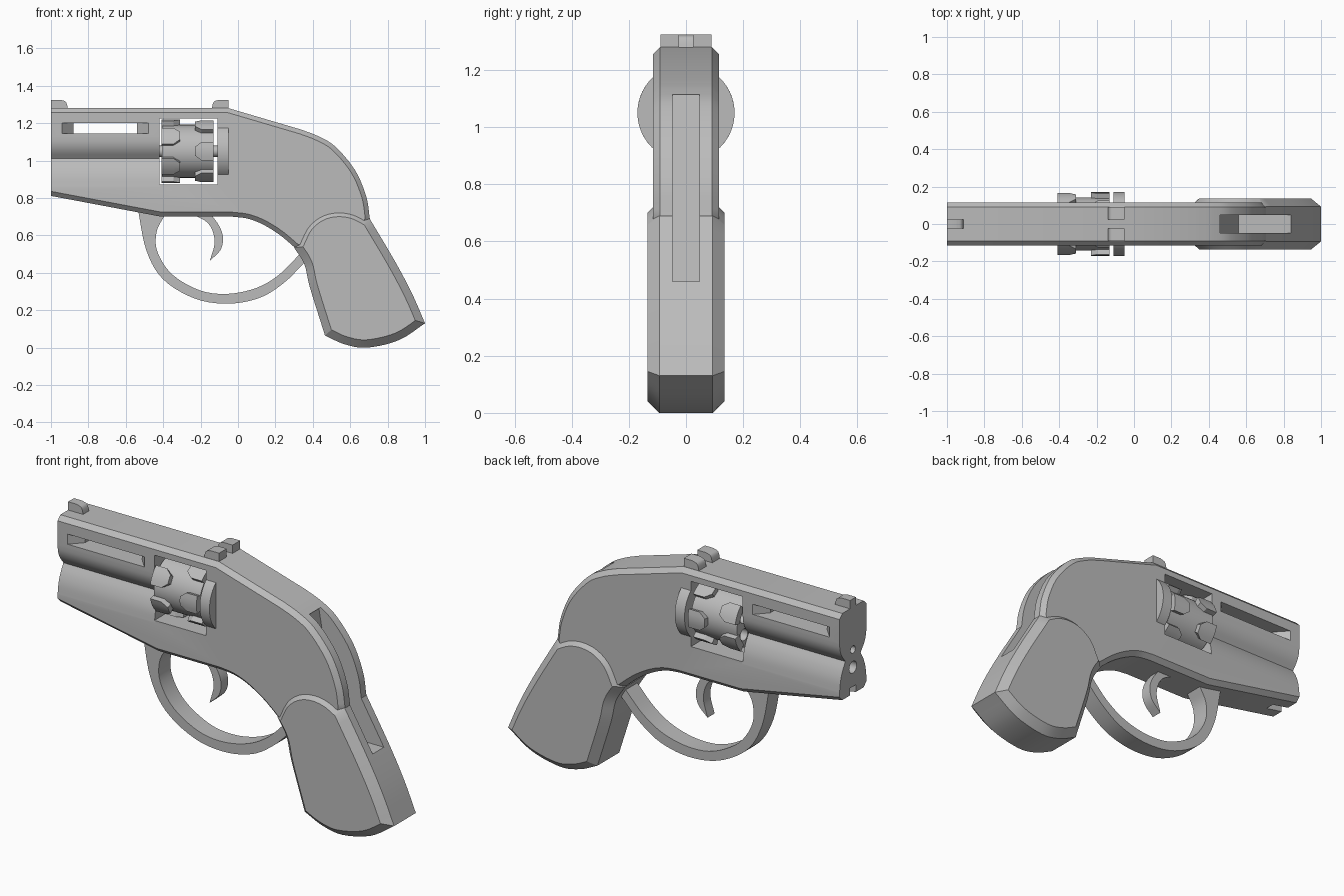
import bpy, bmesh, math
from mathutils import Vector

cube = bpy.data.objects.get("Cube")
if cube:
    bpy.data.objects.remove(cube, do_unlink=True)

steel = bpy.data.materials.new("plain grey")
steel.use_nodes = True
GREY = (0.5, 0.5, 0.5, 1)
steel.diffuse_color = GREY
steel.node_tree.nodes["Principled BSDF"].inputs["Base Color"].default_value = GREY

AXES = {"x": lambda u, v, w: (w, u, v), "y": lambda u, v, w: (u, w, v), "z": lambda u, v, w: (u, v, w)}


def spline(pts, steps=5):
    """Smooth curve through the points."""
    p = [Vector(q) for q in pts]
    p = [2 * p[0] - p[1]] + p + [2 * p[-1] - p[-2]]
    out = []
    for a, b, c, d in zip(p, p[1:], p[2:], p[3:]):
        for i in range(steps):
            t = i / steps
            out.append(tuple(0.5 * (2 * b + (c - a) * t + (2 * a - 5 * b + 4 * c - d) * t * t
                                    + (3 * b - a - 3 * c + d) * t ** 3)))
    return out + [tuple(pts[-1])]


def inset(pts, d):
    """Move a closed outline inward by d with mitred corners."""
    n = len(pts)
    area = sum(pts[i - 1][0] * pts[i][1] - pts[i][0] * pts[i - 1][1] for i in range(n))
    s = 1 if area > 0 else -1
    out = []
    for i in range(n):
        a, b, c = (Vector(pts[k % n]) for k in (i - 1, i, i + 1))
        e, f = (b - a).normalized(), (c - b).normalized()
        n1, n2 = Vector((-e.y, e.x)) * s, Vector((-f.y, f.x)) * s
        out.append(tuple(b + (n1 + n2) * d / (1 + n1.dot(n2))))
    return out


def finish(name, bm):
    bmesh.ops.recalc_face_normals(bm, faces=bm.faces)
    mesh = bpy.data.meshes.new(name)
    bm.to_mesh(mesh)
    bm.free()
    mesh.materials.append(steel)
    ob = bpy.data.objects.new(name, mesh)
    bpy.context.collection.objects.link(ob)
    return ob


def prism(name, pts, lo, hi, axis="y", chamfer=0):
    """Extrude an outline along an axis, with optional chamfered rims."""
    if chamfer:
        small = inset(pts, chamfer)
        layers = [(small, lo), (pts, lo + chamfer), (pts, hi - chamfer), (small, hi)]
    else:
        layers = [(pts, lo), (pts, hi)]
    bm = bmesh.new()
    rings = [[bm.verts.new(AXES[axis](u, v, w)) for u, v in ring] for ring, w in layers]
    for r, q in zip(rings, rings[1:]):
        for i in range(len(r)):
            bm.faces.new((r[i - 1], r[i], q[i], q[i - 1]))
    bm.faces.new(rings[0])
    bm.faces.new(rings[-1])
    return finish(name, bm)


def rect(u0, u1, v0, v1):
    return [(u0, v0), (u1, v0), (u1, v1), (u0, v1)]


def rod(name, r, x0, x1, y, z, sides=32):
    ring = [(y + r * math.cos(math.tau * i / sides), z + r * math.sin(math.tau * i / sides))
            for i in range(sides)]
    return prism(name, ring, x0, x1, "x")


def cut(ob, cutters):
    """Subtract the cutters, then remove them."""
    for c in cutters:
        m = ob.modifiers.new("cut", "BOOLEAN")
        m.operation, m.solver, m.object = "DIFFERENCE", "EXACT", c
    dg = bpy.context.evaluated_depsgraph_get()
    mesh = bpy.data.meshes.new_from_object(ob.evaluated_get(dg))
    ob.modifiers.clear()
    ob.data = mesh
    for c in cutters:
        bpy.data.objects.remove(c, do_unlink=True)


def spine_cutter():
    return prism("spine_cutter", [(0.45, 1.115), (0.56, 0.46), (1.2, 0.46), (1.2, 1.115)], -0.048, 0.048)


AXIS_Z, BORE_Z = 1.05, 0.955

# Frame with barrel
spine = spline([(0.34, 1.165), (0.43, 1.13), (0.52, 1.075), (0.625, 0.95), (0.685, 0.81), (0.705, 0.69)])
belly = spline([(0.31, 0.53), (0.22, 0.605), (0.13, 0.66), (0.05, 0.69), (-0.03, 0.7)])
frame = prism("frame", [(-1.1, 1.28), (-0.05, 1.28)] + spine + [(0.66, 0.58), (0.42, 0.5)] + belly
              + [(-0.41, 0.7), (-1.1, 0.83)], -0.115, 0.115, chamfer=0.024)
waist = spline([(0.116, 1.14), (0.111, 1.09), (0.095, 1.05), (0.065, 1.01)]) \
    + spline([(0.065, 1.01), (0.09, 0.965), (0.107, 0.915), (0.116, 0.85)])[1:]
cutters = [prism("waist_cutter", [(s * y, z) for y, z in waist + [(0.2, 0.85), (0.2, 1.14)]], -1.2, -0.415, "x")
           for s in (-1, 1)]
slot = [(-0.945, 0.12), (-0.88, 0.05), (-0.88, -0.05), (-0.945, -0.12)]
slot += [(-1.42 - x, y) for x, y in reversed(slot)]
cutters += [
    prism("muzzle_cutter", rect(-1.3, -1, 0.5, 1.5), -0.3, 0.3),
    prism("window_cutter", rect(-0.42, -0.11, 0.872, 1.225), -0.3, 0.3),
    prism("slot_cutter", slot, 1.145, 1.2, "z"),
    prism("notch_cutter", rect(-1.1, -0.9, 0.7, 0.85), -0.025, 0.025),
    rod("bore_cutter", 0.032, -1.1, -0.3, 0, BORE_Z),
    rod("pin_cutter", 0.02, -1.1, -0.9, 0, AXIS_Z),
    spine_cutter(),
]
cut(frame, cutters)

# Grip
grip_outline = (spline([(0.3, 0.535), (0.36, 0.655), (0.44, 0.72), (0.53, 0.742), (0.62, 0.73), (0.705, 0.688)])
                + spline([(0.705, 0.688), (0.84, 0.46), (0.93, 0.29), (1, 0.13)])[1:]
                + spline([(1, 0.13), (0.86, 0.04), (0.69, 0), (0.57, 0.018), (0.465, 0.065)])[1:]
                + spline([(0.465, 0.065), (0.385, 0.32), (0.355, 0.445), (0.3, 0.535)])[1:-1])
grip = prism("grip", grip_outline, -0.135, 0.135, chamfer=0.042)
cut(grip, [spine_cutter()])

# Trigger guard and trigger
outer = spline([(-0.535, 0.74), (-0.49, 0.52), (-0.4, 0.365), (-0.23, 0.262), (-0.05, 0.235),
                (0.12, 0.268), (0.25, 0.35), (0.36, 0.46)])
inner = spline([(0.33, 0.5), (0.22, 0.39), (0.1, 0.32), (-0.05, 0.288), (-0.2, 0.305),
                (-0.35, 0.39), (-0.43, 0.51), (-0.435, 0.62), (-0.39, 0.71)])
guard = prism("trigger_guard", outer + inner, -0.05, 0.05)
trigger = prism("trigger", spline([(-0.26, 0.72), (-0.16, 0.665), (-0.125, 0.57), (-0.15, 0.465)])
                + spline([(-0.15, 0.465), (-0.095, 0.52), (-0.08, 0.585), (-0.1, 0.65), (-0.15, 0.72)])[1:],
                -0.03, 0.03)

# Sights
prism("front_sight", [(-1, 1.27), (-1, 1.325)]
      + spline([(-0.95, 1.325), (-0.92, 1.313), (-0.908, 1.27)]), -0.025, 0.025)
for side, lo in (("right", -0.09), ("left", 0.025)):
    prism(side + "_rear_sight", [(-0.05, 1.27), (-0.05, 1.325)]
          + spline([(-0.1, 1.325), (-0.13, 1.313), (-0.142, 1.27)]), lo, lo + 0.065)

# Revolving cylinder with chambers, axle and recoil shield
drum = rod("cylinder_core", 0.142, -0.405, -0.13, 0, AXIS_Z, 48)
chambers = []
for i in range(6):
    a = math.radians(30 + 60 * i)
    chambers.append(rod("chamber_cutter", 0.032, -0.5, 0, 0.095 * math.cos(a), AXIS_Z + 0.095 * math.sin(a), 16))
cut(drum, chambers)
rod("cylinder_axle", 0.03, -0.43, -0.1, 0, AXIS_Z, 24)
rod("recoil_shield", 0.17, -0.11, -0.052, 0, AXIS_Z, 64)


def lug(name, angle, x_end, x_mid, x_tip):
    """Raised pad on the cylinder wall that narrows towards its tip."""
    bm = bmesh.new()
    rings = []
    for x, half in ((x_end, 17), (x_mid, 17), (x_tip, 8)):
        angles = [math.radians(angle + half * k / 2) for k in range(-2, 3)]
        loop = [(0.17, a) for a in angles] + [(0.13, a) for a in reversed(angles)]
        rings.append([bm.verts.new((x, r * math.cos(a), AXIS_Z + r * math.sin(a))) for r, a in loop])
    for r, q in zip(rings, rings[1:]):
        for i in range(len(r)):
            bm.faces.new((r[i - 1], r[i], q[i], q[i - 1]))
    bm.faces.new(rings[0])
    bm.faces.new(rings[-1])
    return finish(name, bm)


for i in range(6):
    lug("front_lug", 30 + 60 * i, -0.41, -0.345, -0.31)
    lug("rear_lug", 60 * i, -0.13, -0.195, -0.23)

# Smooth curved faces, keep hard edges
bpy.ops.object.select_all(action="DESELECT")
for ob in bpy.context.collection.objects:
    if ob.type == "MESH":
        ob.select_set(True)
        bpy.context.view_layer.objects.active = ob
bpy.ops.object.shade_smooth_by_angle(angle=math.radians(28))
